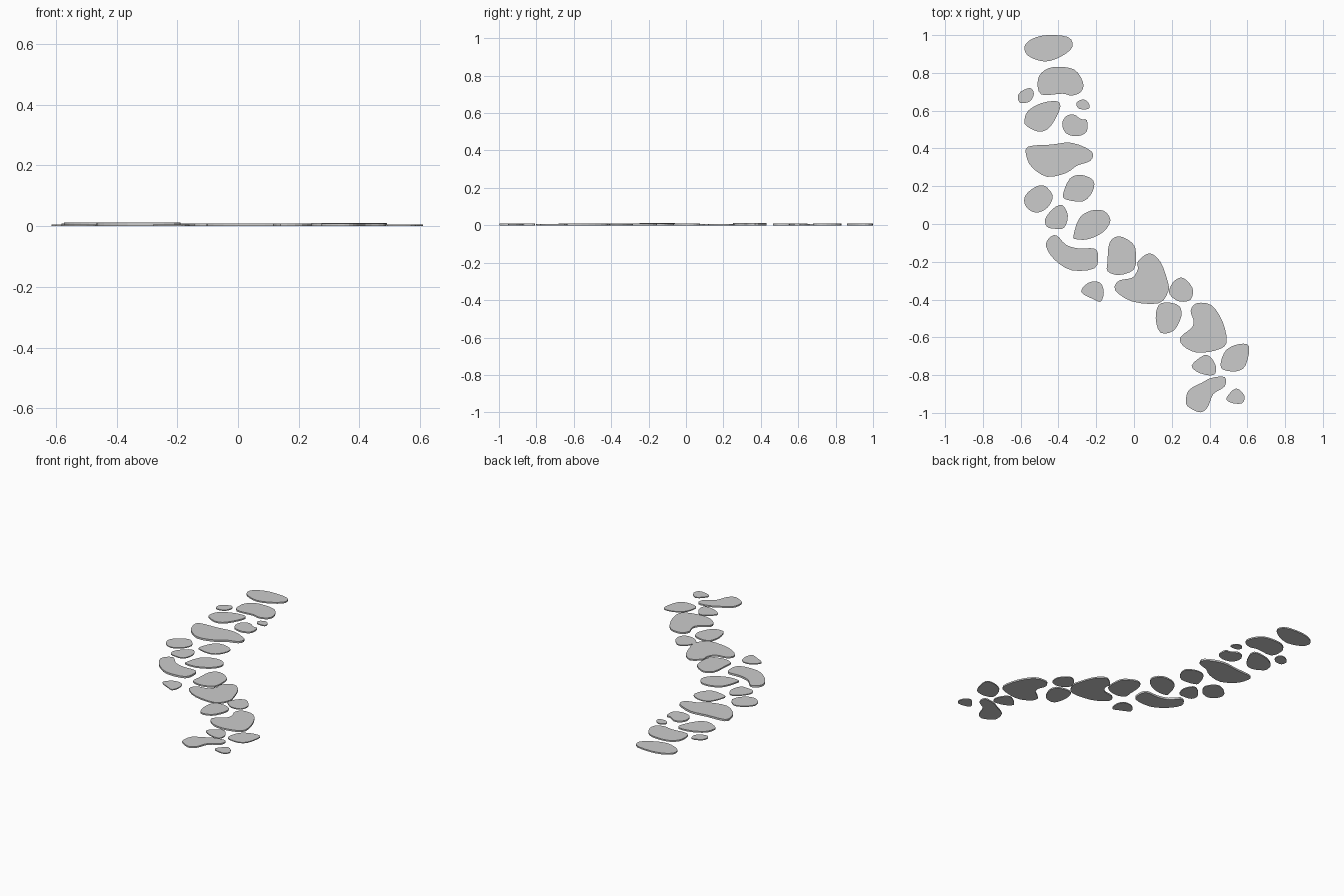
import bpy, bmesh
from mathutils import Vector

if "Cube" in bpy.data.objects:
    bpy.data.objects.remove(bpy.data.objects["Cube"])


def stone(name, height, *xy):
    """Flat stepping stone: rounded outline (hundredths of a unit), extruded up from z = 0."""
    pts = [Vector((xy[i] / 100, xy[i + 1] / 100, 0)) for i in range(0, len(xy), 2)]
    n, steps, loop = len(pts), 3, []
    for i in range(n):
        p0, p1, p2, p3 = (pts[(i + k) % n] for k in (-1, 0, 1, 2))
        for s in range(steps):
            t = s / steps
            loop.append(0.5 * (2 * p1 + (p2 - p0) * t
                               + (2 * p0 - 5 * p1 + 4 * p2 - p3) * t * t
                               + (3 * p1 - p0 - 3 * p2 + p3) * t ** 3))
    bm = bmesh.new()
    base = bm.faces.new([bm.verts.new(p) for p in loop])
    ext = bmesh.ops.extrude_face_region(bm, geom=[base], use_keep_orig=True)
    top = [g for g in ext["geom"] if isinstance(g, bmesh.types.BMVert)]
    bmesh.ops.translate(bm, verts=top, vec=(0, 0, height))
    bmesh.ops.recalc_face_normals(bm, faces=bm.faces)
    mesh = bpy.data.meshes.new(name)
    bm.to_mesh(mesh)
    bm.free()
    bpy.context.collection.objects.link(bpy.data.objects.new(name, mesh))


LOW, MID, TALL = 0.006, 0.009, 0.012

# back end of the path
stone("back_stone", MID, -58, 94, -54, 98, -46, 100, -35, 99, -32.5, 94, -38, 89, -47, 86, -56, 89)
stone("back_second_stone", MID, -51, 75, -49, 80, -43, 83, -32, 82, -27, 75, -28, 70, -33, 68, -38, 69, -49, 68.5)
stone("back_pebble_left", LOW, -61.5, 67, -60, 70, -55, 72, -53, 69, -55, 65, -60, 64)
stone("back_pebble_right", LOW, -30.5, 64, -27, 66, -24, 64, -24, 61, -29, 61)
stone("back_left_stone", MID, -58, 55, -56, 60, -49, 64, -41, 65, -39, 62, -42, 55, -46, 50, -51, 49, -57, 52)
stone("back_right_stone", MID, -38, 53, -36, 57, -32, 58, -28, 55.5, -25, 55, -25, 49, -30, 46.5, -36, 48)
stone("back_wide_stone", TALL, -57, 36, -56, 41, -44, 42, -33, 43, -22.5, 38.5, -23, 33.5, -30, 31,
      -36, 27, -46, 25, -54, 30)

# middle bend of the path
stone("middle_right_stone", LOW, -37.5, 16, -34, 24, -28, 26, -21.5, 23, -22, 17, -27, 12, -36, 13)
stone("middle_left_stone", LOW, -58, 14, -54, 18.5, -48, 20.5, -43, 15, -46, 8.5, -52, 6, -57, 9)
stone("middle_small_stone", LOW, -47, 2.5, -43, 8, -38, 10, -35, 4.5, -37, -2, -42, -2.5, -46, -1.5)
stone("middle_inner_stone", MID, -32, -6, -29, 3, -23, 7, -16, 7, -12.5, 2, -16, -4, -24, -8, -31, -8)
stone("bend_outer_stone", TALL, -46.5, -12, -45, -7.5, -41, -6, -36, -11, -29, -13, -21, -13, -19, -17,
      -21, -23.5, -33, -24.5, -42, -19)
stone("bend_inner_stone", MID, -14, -20, -13, -10, -8, -6.5, -1, -10, 1, -15, 0, -24, -8, -27, -14, -25)
stone("bend_wide_stone", MID, 2, -20, 8, -15.5, 14, -20, 18, -31, 18, -36, 13, -42, -1, -41, -10, -35,
      -8, -30, -1, -28.5, 2, -24)
stone("bend_pebble_right", LOW, 19, -34, 21.5, -30, 26, -28.5, 31, -34, 30, -40, 24, -41, 19, -37.5)
stone("bend_pebble_left", LOW, -28, -36, -24, -31, -18, -31, -16, -36, -17.5, -41, -21, -40)

# front end of the path
stone("front_small_stone", MID, 11.5, -50, 13, -43, 18, -41.5, 24, -43.5, 25, -49, 21, -56.5, 14, -57.5)
stone("front_wide_stone", 0.01, 30, -46, 33, -42, 41, -43, 47, -52, 49, -63, 43, -67, 33, -68, 26, -64.5,
      24.5, -60, 30.5, -55, 31.5, -51)
stone("front_right_stone", LOW, 46, -73, 49, -66.5, 56, -63.5, 61, -65, 59, -75, 54, -78, 47, -77)
stone("front_left_pebble", LOW, 30.5, -75, 37, -69.5, 41, -71, 43.5, -76, 42, -80, 35, -79)
stone("front_end_stone", MID, 27.5, -94, 29, -88, 36, -84, 41, -81.5, 48, -81, 48, -86, 42, -90, 39, -97,
      35, -99.7, 29, -97)
stone("front_right_pebble", LOW, 49, -92, 54, -87, 58.5, -91, 57, -95, 51, -94.5)
